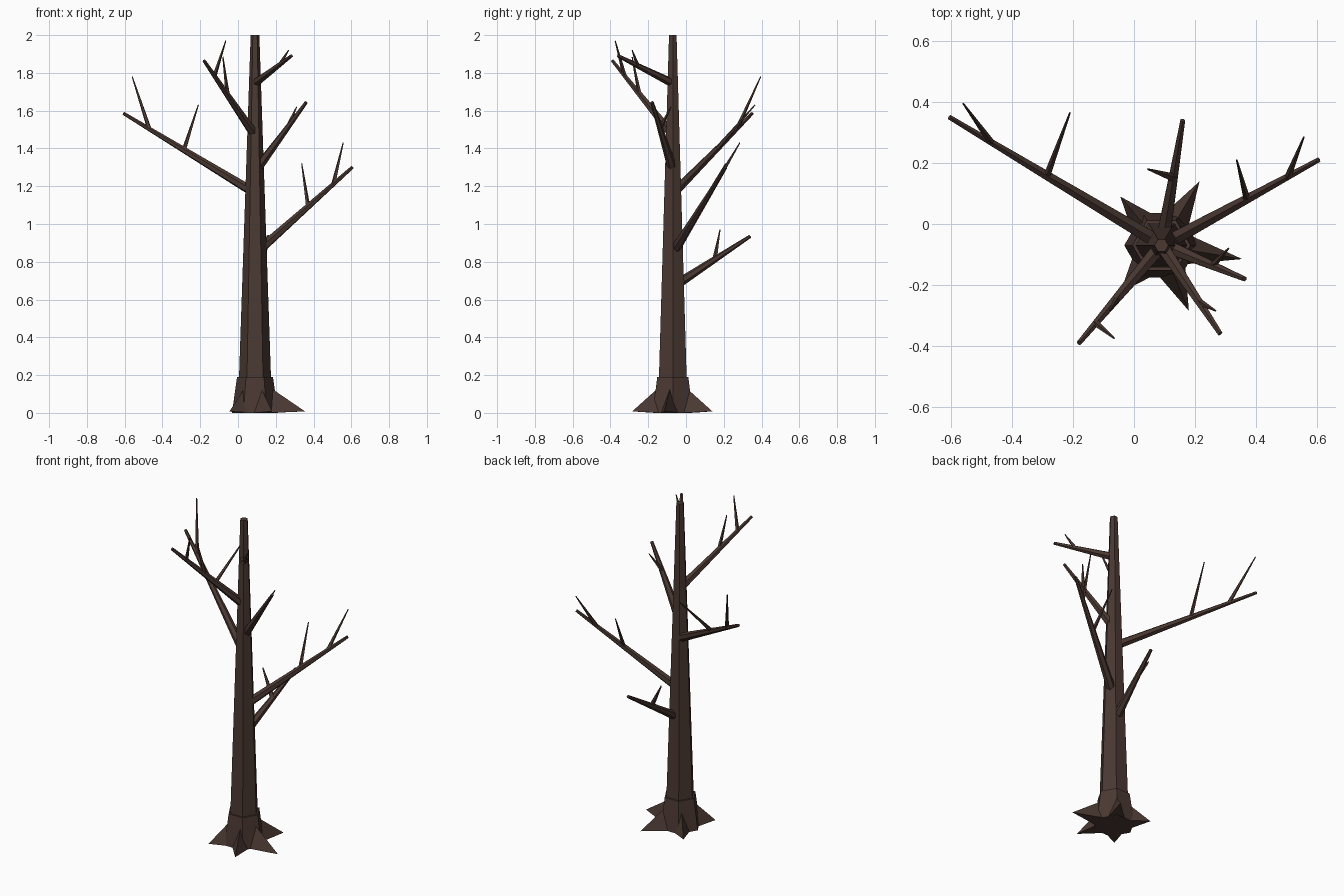
import bpy, bmesh, math
from mathutils import Vector

cube = bpy.data.objects.get("Cube")
if cube:
    bpy.data.objects.remove(cube, do_unlink=True)

# Bark colour
bark = bpy.data.materials.new("dark_brown_bark")
bark.use_nodes = True
colour = (0.069, 0.040, 0.032, 1)
bark.diffuse_color = colour
bsdf = bark.node_tree.nodes["Principled BSDF"]
bsdf.inputs["Base Color"].default_value = colour
bsdf.inputs["Roughness"].default_value = 0.9

CENTRE = Vector((0.09, -0.07, 0))


def finish(name, bm):
    bmesh.ops.recalc_face_normals(bm, faces=bm.faces)
    mesh = bpy.data.meshes.new(name)
    bm.to_mesh(mesh)
    bm.free()
    mesh.materials.append(bark)
    bpy.context.collection.objects.link(bpy.data.objects.new(name, mesh))


def limb(name, start, end, r1, r2, sides):
    """Tapered, flat-faced limb between two points."""
    start, end = Vector(start), Vector(end)
    axis = end - start
    bm = bmesh.new()
    bmesh.ops.create_cone(bm, cap_ends=True, segments=sides, radius1=r1,
                          radius2=r2, depth=axis.length)
    if axis.xy.length > 1e-5:
        bm.transform(axis.to_track_quat('Z', 'Y').to_matrix().to_4x4())
    bmesh.ops.translate(bm, verts=bm.verts, vec=(start + end) / 2)
    finish(name, bm)


def upright(name, z1, z2, r1, r2):
    """Hexagonal upright section with corners on the x axis."""
    bm = bmesh.new()
    rings = []
    for z, r in ((z1, r1), (z2, r2)):
        rings.append([bm.verts.new(CENTRE + Vector((
            r * math.cos(i * math.pi / 3), r * math.sin(i * math.pi / 3), z)))
            for i in range(6)])
    low, high = rings
    bm.faces.new(low)
    bm.faces.new(high)
    for i in range(6):
        j = (i + 1) % 6
        bm.faces.new((low[i], low[j], high[j], high[i]))
    finish(name, bm)


def root(name, tip):
    """Flat-bottomed spike running from the trunk to the ground."""
    out = Vector((tip[0], tip[1], 0)) - CENTRE
    out.normalize()
    side = Vector((-out.y, out.x, 0))
    base = CENTRE + out * 0.08
    bm = bmesh.new()
    a, b, c, d = [bm.verts.new(p) for p in (
        base + side * 0.05, base - side * 0.05,
        base + Vector((0, 0, 0.135)), Vector((tip[0], tip[1], 0.008)))]
    for face in ((a, b, c), (a, b, d), (b, c, d), (c, a, d)):
        bm.faces.new(face)
    finish(name, bm)


# Trunk and flared foot
upright("trunk", 0, 2, 0.091, 0.023)
upright("trunk_foot", 0, 0.19, 0.122, 0.095)

# Roots
for i, tip in enumerate([(0.355, -0.115), (0.215, 0.14), (-0.045, 0.09),
                         (-0.045, -0.225), (0.18, -0.285)]):
    root(f"root_{i + 1}", tip)

# Branches: start, tip, base radius, then twigs as (start, tip)
branches = [
    ((0.08, -0.06, 1.17), (-0.605, 0.35, 1.585), 0.026,
     [((-0.47, 0.27, 1.505), (-0.56, 0.395, 1.78)),
      ((-0.285, 0.16, 1.395), (-0.21, 0.365, 1.63))]),
    ((0.11, -0.06, 0.86), (0.605, 0.21, 1.30), 0.026,
     [((0.505, 0.155, 1.21), (0.557, 0.285, 1.43)),
      ((0.37, 0.083, 1.095), (0.337, 0.21, 1.32))]),
    ((0.095, -0.05, 0.68), (0.16, 0.34, 0.935), 0.026,
     [((0.13, 0.155, 0.82), (0.045, 0.18, 0.97))]),
    ((0.09, -0.07, 1.47), (-0.18, -0.39, 1.865), 0.026,
     [((-0.125, -0.325, 1.785), (-0.065, -0.375, 1.97)),
      ((-0.055, -0.245, 1.685), (-0.08, -0.285, 1.885))]),
    ((0.09, -0.07, 1.745), (0.283, -0.36, 1.89), 0.024,
     [((0.215, -0.255, 1.835), (0.268, -0.285, 1.92))]),
    ((0.10, -0.07, 1.29), (0.362, -0.18, 1.645), 0.026,
     [((0.26, -0.135, 1.51), (0.31, -0.08, 1.62))]),
]
for i, (start, tip, radius, twigs) in enumerate(branches):
    limb(f"branch_{i + 1}", start, tip, radius, 0.009, 6)
    for j, (a, b) in enumerate(twigs):
        limb(f"twig_{i + 1}_{j + 1}", a, b, 0.012, 0.003, 5)
# Long branch tip over the fork at the back
limb("back_twig", (-0.006 + 0.135, 0.15, 0.81), (0.045, 0.18, 0.965), 0.012, 0.003, 5)
